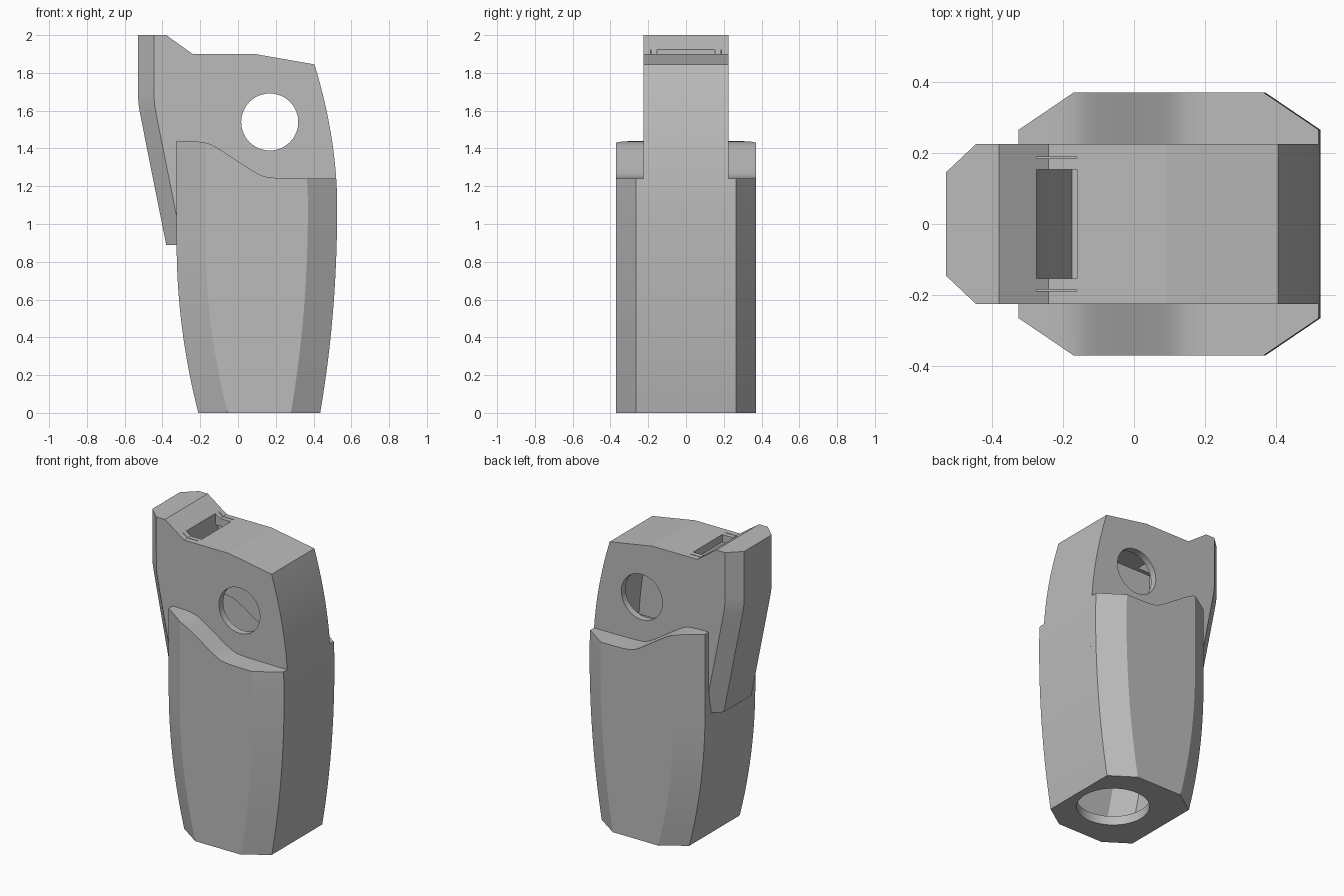
import bpy, bmesh
from math import hypot, radians, pi
from mathutils import Matrix

cube = bpy.data.objects.get("Cube")
if cube:
    bpy.data.objects.remove(cube, do_unlink=True)

# One plain grey material
grey = bpy.data.materials.new("plain_grey")
grey.use_nodes = True
grey.diffuse_color = (0.5, 0.5, 0.5, 1)
grey.node_tree.nodes["Principled BSDF"].inputs["Base Color"].default_value = (0.5, 0.5, 0.5, 1)
WALL = 0.05


def finish(name, bm):
    bmesh.ops.recalc_face_normals(bm, faces=bm.faces)
    mesh = bpy.data.meshes.new(name)
    bm.to_mesh(mesh)
    bm.free()
    mesh.materials.append(grey)
    obj = bpy.data.objects.new(name, mesh)
    bpy.context.collection.objects.link(obj)
    return obj


def loft(name, levels, outline):
    """Stack horizontal outlines into a closed column."""
    bm = bmesh.new()
    rings = [[bm.verts.new((x, y, z)) for x, y in outline(z)] for z in levels]
    count = len(rings[0])
    for low, high in zip(rings, rings[1:]):
        for i in range(count):
            j = (i + 1) % count
            bm.faces.new((low[i], low[j], high[j], high[i]))
    bm.faces.new(rings[0])
    bm.faces.new(rings[-1])
    return finish(name, bm)


def prism(name, profile, half):
    """Extrude an xz profile across the depth."""
    bm = bmesh.new()
    face = bm.faces.new([bm.verts.new((x, -half, z)) for x, z in profile])
    new = bmesh.ops.extrude_face_region(bm, geom=[face])["geom"]
    bmesh.ops.translate(bm, vec=(0, 2 * half, 0),
                        verts=[v for v in new if isinstance(v, bmesh.types.BMVert)])
    return finish(name, bm)


def cylinder(name, radius, depth, matrix):
    bm = bmesh.new()
    bmesh.ops.create_cone(bm, cap_ends=True, segments=64, radius1=radius,
                          radius2=radius, depth=depth, matrix=matrix)
    return finish(name, bm)


def box(name, x0, x1, y, half, z0, z1):
    return loft(name, (z0, z1), lambda z: [(x0, y - half), (x1, y - half),
                                           (x1, y + half), (x0, y + half)])


def combine(target, other, operation):
    mod = target.modifiers.new(operation.lower(), "BOOLEAN")
    mod.operation, mod.solver, mod.object = operation, "EXACT", other
    other.hide_render = True
    bpy.context.view_layer.objects.active = target
    bpy.ops.object.modifier_apply(modifier=mod.name)
    bpy.data.objects.remove(other, do_unlink=True)


# Side curves shared by the grip, the housing and the cavity
def right_edge(z):
    if z < 1.1:
        return 0.525 - 0.09 * ((1.1 - z) / 1.1) ** 2.1
    return 0.525 - 0.12 * ((z - 1.1) / 0.745) ** 1.9


def left_edge(z):
    return -0.325 + 0.115 * (max(0, 0.9 - z) / 0.9) ** 2


def soft_max(a, b, k):
    return (a + b + hypot(a - b, k)) / 2


def lever_edge(z):
    return soft_max(-0.53, -0.38 - 0.2 * (z - 0.89), 0.005)


def levels(low, high):
    return [low] + [i * 0.04 for i in range(60) if low + 0.005 < i * 0.04 < high - 0.005] + [high]


def grip_outline(inset, half, cx, cy):
    def outline(z):
        l, r = left_edge(z) + inset, right_edge(z) - inset
        front = [(l, -half + cy), (l + cx, -half), (r - cx, -half), (r, -half + cy)]
        return front + [(x, -y) for x, y in reversed(front)]
    return outline


def housing_outline(z):
    l, r = lever_edge(z), right_edge(z)
    front = [(l, -0.145), (l + 0.085, -0.225), (r, -0.225)]
    return front + [(x, -y) for x, y in reversed(front)]


def chamber_outline(z):
    l, r, h = -0.274, right_edge(z) - WALL - 0.001, 0.18
    return [(l, -h), (r, -h), (r, h), (l, h)]


# Region above the wavy shoulder of the grip
def wave_cutter(drop):
    points = []
    for i in range(101):
        x = -0.6 + i * 0.012
        slope = 1.34 - 0.69 * (x + 0.012)
        capped = -soft_max(-1.44, -slope, 0.03)
        points.append((x, soft_max(1.24, capped, 0.03) - drop))
    return prism("wave_cutter", points + [(0.6, 2.2), (-0.6, 2.2)], 0.6)


# Grip
body = loft("hollow_body", levels(0, 1.6), grip_outline(0, 0.37, 0.155, 0.105))
combine(body, wave_cutter(0), "DIFFERENCE")

# Upper housing with the chamfered lever on its side
housing = loft("housing", levels(0.89, 2.0), housing_outline)
roof = [(-0.45, 2.05), (-0.24, 1.9), (0.09, 1.9), (0.405, 1.845), (0.7, 1.794), (0.7, 2.2), (-0.45, 2.2)]
combine(housing, prism("roof_cutter", roof, 0.6), "DIFFERENCE")
combine(body, housing, "UNION")

# Hollow interior
cavity = loft("cavity", levels(0.06, 1.6), grip_outline(WALL, 0.32, 0.135, 0.09))
combine(cavity, wave_cutter(WALL), "DIFFERENCE")
combine(body, cavity, "DIFFERENCE")
chamber = loft("chamber", levels(1.0, 1.95), chamber_outline)
ceiling = [(-0.6, 1.85), (0.09, 1.85), (0.7, 1.744), (0.7, 2.2), (-0.6, 2.2)]
combine(chamber, prism("ceiling_cutter", ceiling, 0.6), "DIFFERENCE")
combine(body, chamber, "DIFFERENCE")

# Round openings, top slot and the two fine slits beside it
combine(body, cylinder("side_hole", 0.151, 1, Matrix.Translation((0.168, 0, 1.54))
                       @ Matrix.Rotation(pi / 2, 4, "X")), "DIFFERENCE")
combine(body, cylinder("base_hole", 0.22, 0.4, Matrix.Translation((0.165, 0, 0))), "DIFFERENCE")
combine(body, box("slot", -0.274, -0.16, 0, 0.153, 1.8, 2.1), "DIFFERENCE")
for side in (-1, 1):
    combine(body, box("slit", -0.274, -0.16, side * 0.186, 0.002, 1.87, 2.1), "DIFFERENCE")

bpy.ops.object.select_all(action="DESELECT")
body.select_set(True)
bpy.context.view_layer.objects.active = body
bpy.ops.object.shade_smooth_by_angle(angle=radians(9))
